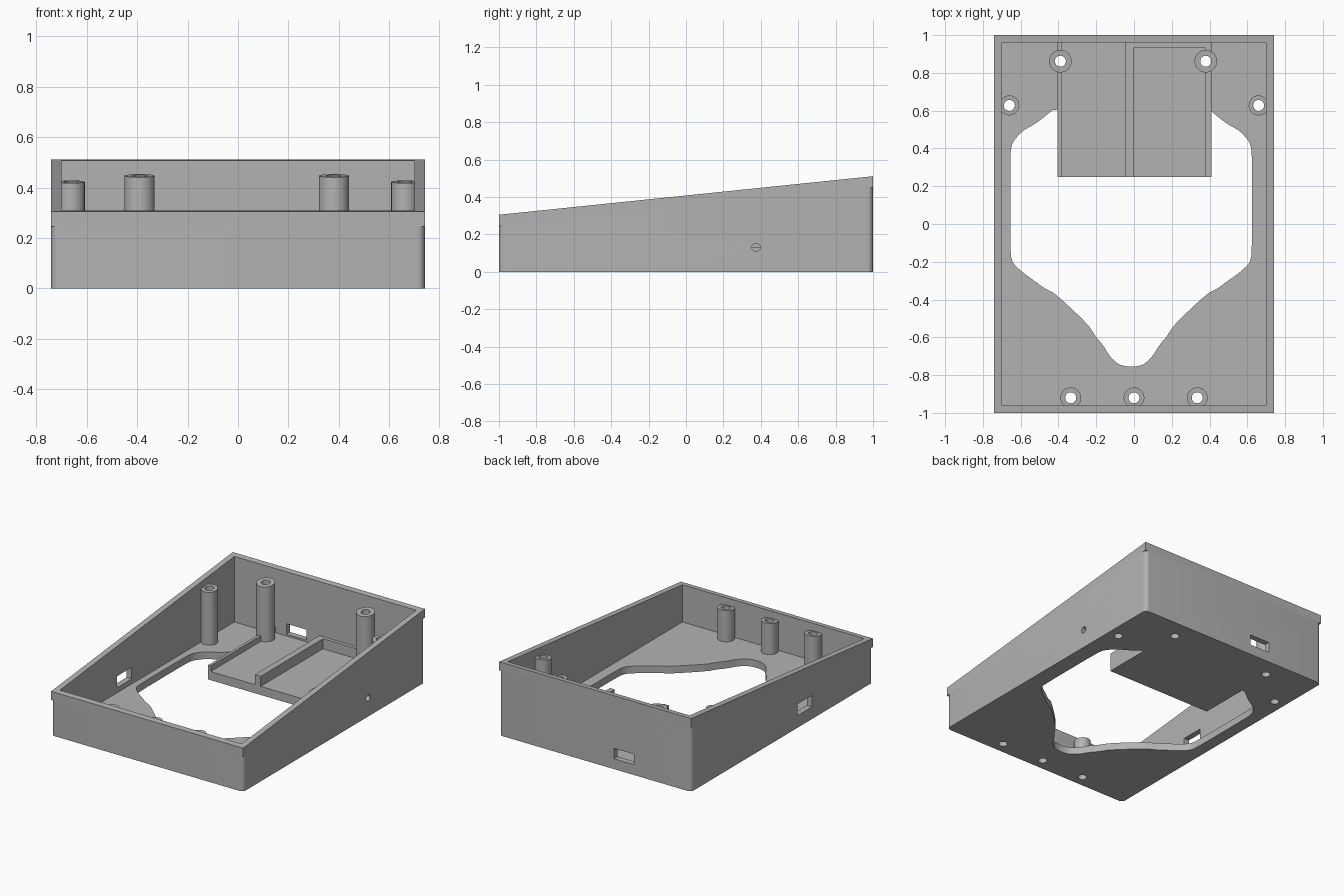
import bpy
import bmesh
import math
from mathutils import Matrix

if "Cube" in bpy.data.objects:
    bpy.data.objects.remove(bpy.data.objects["Cube"], do_unlink=True)

HALF_X, HALF_Y, WALL, FLOOR = 0.74, 1.0, 0.04, 0.05
LIP = 0.06

grey = bpy.data.materials.new("plain grey")
grey.use_nodes = True
grey.diffuse_color = (0.45, 0.45, 0.45, 1)
grey.node_tree.nodes["Principled BSDF"].inputs["Base Color"].default_value = grey.diffuse_color


def rim(y):
    """Height of the sloping top rim."""
    return 0.408 + 0.103 * y


def finish(bm, name):
    bmesh.ops.recalc_face_normals(bm, faces=bm.faces[:])
    mesh = bpy.data.meshes.new(name)
    bm.to_mesh(mesh)
    bm.free()
    mesh.materials.append(grey)
    obj = bpy.data.objects.new(name, mesh)
    bpy.context.collection.objects.link(obj)
    return obj


def prism(name, outline, low, high):
    """Extrude an outline between two heights, each a function of y."""
    bm = bmesh.new()
    bottom = [bm.verts.new((x, y, low(y))) for x, y in outline]
    top = [bm.verts.new((x, y, high(y))) for x, y in outline]
    bm.faces.new(bottom[::-1])
    bm.faces.new(top)
    n = len(outline)
    for i in range(n):
        j = (i + 1) % n
        bm.faces.new((bottom[i], bottom[j], top[j], top[i]))
    return finish(bm, name)


def rect(x0, x1, y0, y1):
    return [(x0, y0), (x1, y0), (x1, y1), (x0, y1)]


def circle(cx, cy, r, n=32):
    return [(cx + r * math.cos(math.tau * i / n), cy + r * math.sin(math.tau * i / n))
            for i in range(n)]


def rounded_rect(hx, hy, r, steps=6):
    points = []
    for k, (sx, sy) in enumerate([(1, 1), (-1, 1), (-1, -1), (1, -1)]):
        for i in range(steps + 1):
            a = math.pi / 2 * (k + i / steps)
            points.append((sx * (hx - r) + r * math.cos(a), sy * (hy - r) + r * math.sin(a)))
    return points


def level(z):
    return lambda y: z


def below_rim(drop):
    return lambda y: rim(y) - drop


def box(name, x0, x1, y0, y1, z0, z1):
    return prism(name, rect(x0, x1, y0, y1), level(z0), level(z1))


def boolean(obj, tools, operation="DIFFERENCE"):
    bpy.context.view_layer.objects.active = obj
    for tool in tools:
        tool.hide_render = True
        mod = obj.modifiers.new("cut", "BOOLEAN")
        mod.operation = operation
        mod.solver = "EXACT"
        mod.object = tool
        bpy.ops.object.modifier_apply(modifier=mod.name)


# Main case with rounded corners, and a square-cornered lip above it
case = prism("case", rounded_rect(HALF_X, HALF_Y, 0.03), level(0), below_rim(LIP))
lip = prism("rim_lip", rect(-HALF_X, HALF_X, -HALF_Y, HALF_Y), below_rim(LIP), below_rim(0))
cavity = box("cavity_cutter", WALL - HALF_X, HALF_X - WALL, WALL - HALF_Y, HALF_Y - WALL, FLOOR, 1)

# Curvy floor opening, mirrored about its own centre line
side = [(0.395, 0.62), (0.5, 0.535), (0.58, 0.49), (0.63, 0.43), (0.64, 0.37),
        (0.64, -0.16), (0.625, -0.21), (0.57, -0.26), (0.5, -0.31), (0.46, -0.34),
        (0.4, -0.37), (0.23, -0.53), (0.185, -0.6), (0.15, -0.64), (0.11, -0.705),
        (0.065, -0.745), (0.02, -0.755)]
outline = [(x - 0.015, y) for x, y in side] + [(-x - 0.015, y) for x, y in reversed(side)]
smooth = []
for (ax, ay), (bx, by) in zip(outline, outline[1:] + outline[:1]):
    smooth += [(ax + (bx - ax) * t, ay + (by - ay) * t) for t in (0.2, 0.8)]
opening = prism("opening_cutter", smooth, level(-0.1), level(0.2))

# Cable slots in the back and right walls, and a round hole in the left wall
back_slot = box("back_slot_cutter", -0.3, -0.145, 0.9, 1.1, 0.072, 0.145)
side_slot = box("side_slot_cutter", -0.8, -0.65, -0.33, -0.17, 0.085, 0.165)
pin_hole = prism("pin_hole_cutter", circle(0, 0, 0.022), level(-0.1), level(0.1))
pin_hole.data.transform(Matrix.Translation((0.72, 0.375, 0.13)) @ Matrix.Rotation(math.pi / 2, 4, "Y"))

boolean(case, [cavity, opening, back_slot, side_slot, pin_hole])
boolean(lip, [cavity])

# Double tray reaching from the back wall over the opening
tray = box("tray", -0.405, 0.41, 0.25, 0.97, 0, 0.13)
tray_cuts = [
    box("left_bay_cutter", -0.385, -0.045, 0.2, 1.1, 0.06, 0.3),
    box("right_bay_cutter", 0, 0.375, 0.2, 0.935, 0.06, 0.3),
    box("left_edge_cutter", -0.5, -0.38, 0.2, 1.1, 0.1, 0.3),
]
boolean(tray, tray_cuts)

# Screw posts with sloping tops and through holes
post_spots = [("back_right", -0.39, 0.862, 0.06), ("back_left", 0.38, 0.862, 0.06),
              ("side_right", -0.66, 0.628, 0.053), ("side_left", 0.66, 0.628, 0.053),
              ("front_right", -0.335, -0.92, 0.055), ("front_middle", 0, -0.92, 0.055),
              ("front_left", 0.335, -0.92, 0.055)]
holes, posts = [], []
for place, x, y, radius in post_spots:
    hole = prism(place + "_hole_cutter", circle(x, y, 0.029), level(-0.1), level(0.8))
    post = prism(place + "_post", circle(x, y, radius), level(FLOOR - 0.02), below_rim(0.05))
    boolean(post, [hole])
    boolean(case, [hole])
    if place.startswith("back"):
        boolean(tray, [hole])
    holes.append(hole)
    posts.append(post)

# Cutters are no longer needed
for tool in holes + tray_cuts + [cavity, opening, back_slot, side_slot, pin_hole]:
    bpy.data.objects.remove(tool, do_unlink=True)

# Smooth the round surfaces, keep the edges sharp
bpy.ops.object.select_all(action="DESELECT")
for obj in [case, lip, tray] + posts:
    obj.select_set(True)
bpy.context.view_layer.objects.active = case
bpy.ops.object.shade_smooth_by_angle(angle=math.radians(30))
